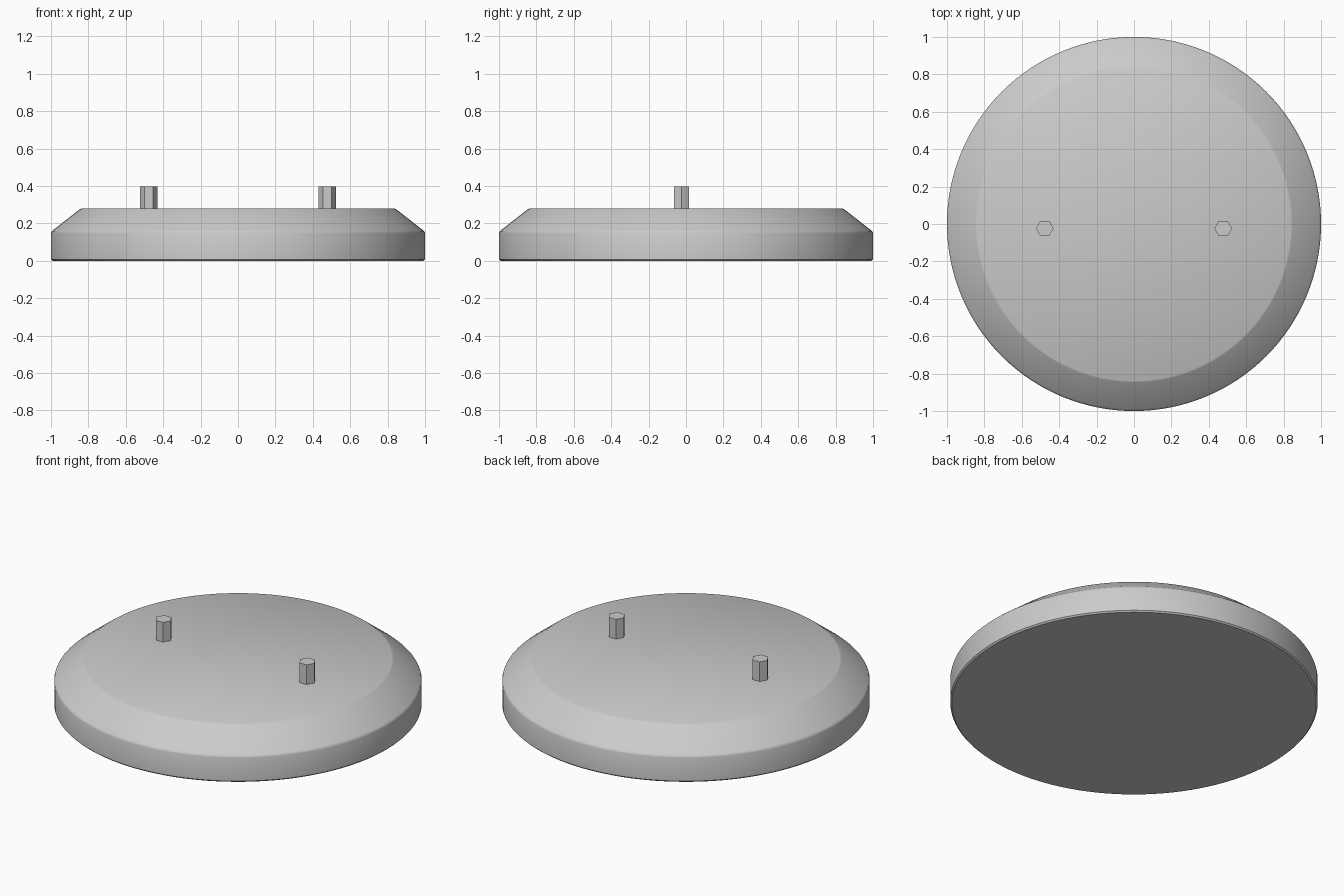
import bpy, bmesh
from math import radians, pi, cos, sin

cube = bpy.data.objects.get("Cube")
if cube:
    bpy.data.objects.remove(cube, do_unlink=True)

# Single plain grey
grey = bpy.data.materials.new("light_grey")
grey.use_nodes = True
colour = (0.6, 0.6, 0.6, 1)
grey.diffuse_color = colour
grey.node_tree.nodes["Principled BSDF"].inputs["Base Color"].default_value = colour


def lathe(name, profile, sides, location=(0, 0, 0)):
    """Closed solid turned around z from (radius, height) points."""
    bm = bmesh.new()
    rings = [[bm.verts.new((r * cos(2 * pi * i / sides), r * sin(2 * pi * i / sides), z))
              for i in range(sides)] for r, z in profile]
    for low, high in zip(rings, rings[1:]):
        for i in range(sides):
            j = (i + 1) % sides
            bm.faces.new((low[i], low[j], high[j], high[i]))
    bm.faces.new(rings[0][::-1])
    bm.faces.new(rings[-1])
    mesh = bpy.data.meshes.new(name)
    bm.to_mesh(mesh)
    bm.free()
    mesh.materials.append(grey)
    obj = bpy.data.objects.new(name, mesh)
    obj.location = location
    bpy.context.collection.objects.link(obj)
    return obj


# Round base: short wall, softened shoulder, sloped rim and flat top
base = lathe("round_base", [(0.992, 0), (1, 0.008), (1, 0.148), (0.997, 0.156),
                            (0.99, 0.163), (0.847, 0.275), (0.838, 0.28)], 128)
bpy.ops.object.select_all(action='DESELECT')
base.select_set(True)
bpy.context.view_layer.objects.active = base
bpy.ops.object.shade_smooth_by_angle(angle=radians(30))

# Pair of hexagonal pegs, flat faced
for side, x in (("left", 0.477), ("right", -0.477)):
    lathe(side + "_hex_peg", [(0.047, 0.27), (0.047, 0.398)], 6, (x, -0.024, 0))
